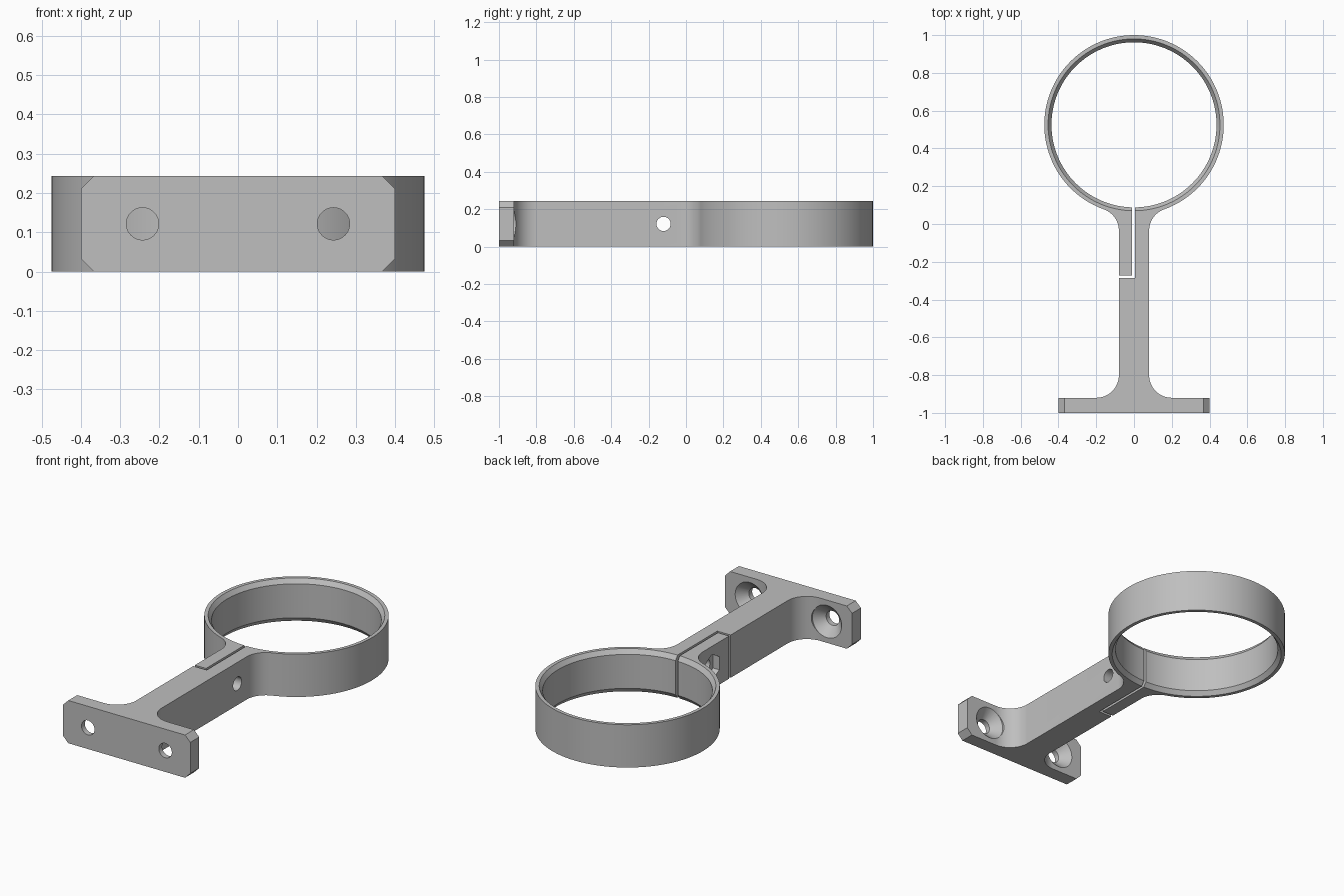
import bpy
import bmesh
from math import sin, cos, pi, radians, atan2

if "Cube" in bpy.data.objects:
    bpy.data.objects.remove(bpy.data.objects["Cube"])

HEIGHT = 0.243
MID = HEIGHT / 2
STEM = 0.08            # half width of the stem
FILLET = 0.12
RING_Y, RING_R, BORE_R = 0.525, 0.475, 0.437
PLATE_X, PLATE_BACK = 0.4, -0.92

grey = bpy.data.materials.new("plain_grey")
grey.use_nodes = True
colour = (0.52, 0.52, 0.52, 1)
grey.diffuse_color = colour
grey.node_tree.nodes["Principled BSDF"].inputs["Base Color"].default_value = colour


def arc(cx, cy, r, start, end, steps):
    angles = [start + (end - start) * i / steps for i in range(steps + 1)]
    return [(cx + r * cos(a), cy + r * sin(a)) for a in angles]


def finish(name, bm):
    bmesh.ops.recalc_face_normals(bm, faces=bm.faces)
    mesh = bpy.data.meshes.new(name)
    bm.to_mesh(mesh)
    bm.free()
    mesh.materials.append(grey)
    obj = bpy.data.objects.new(name, mesh)
    bpy.context.collection.objects.link(obj)
    return obj


def prism(outline, z0, z1):
    bm = bmesh.new()
    face = bm.faces.new([bm.verts.new((x, y, z0)) for x, y in outline])
    grown = bmesh.ops.extrude_face_region(bm, geom=[face])["geom"]
    verts = [g for g in grown if isinstance(g, bmesh.types.BMVert)]
    bmesh.ops.translate(bm, verts=verts, vec=(0, 0, z1 - z0))
    return bm


def turned(name, axis, centre, sections, sides):
    """Solid of stacked (radius, position) sections along an axis."""
    bm = bmesh.new()
    rings = []
    for r, t in sections:
        ring = []
        for k in range(sides):
            a = pi / 2 + 2 * pi * k / sides
            u, v = r * cos(a), r * sin(a)
            p = {"X": (t, u, v), "Y": (u, t, v), "Z": (u, v, t)}[axis]
            ring.append(bm.verts.new([c + d for c, d in zip(centre, p)]))
        rings.append(ring)
    for low, high in zip(rings, rings[1:]):
        for k in range(sides):
            n = (k + 1) % sides
            bm.faces.new((low[k], low[n], high[n], high[k]))
    bm.faces.new(rings[0])
    bm.faces.new(rings[-1])
    return finish(name, bm)


# Bracket outline: plate, base fillet, stem, ring fillet and ring, then mirrored
fx = STEM + FILLET
fy = RING_Y - ((RING_R + FILLET) ** 2 - fx ** 2) ** 0.5
tangent = atan2(RING_Y - fy, -fx)
half = [(PLATE_X, -1), (PLATE_X, PLATE_BACK)]
half += arc(fx, PLATE_BACK + FILLET, FILLET, 1.5 * pi, pi, 16)
half += arc(fx, fy, FILLET, pi, tangent, 14)
half += arc(0, RING_Y, RING_R, tangent - pi, pi / 2, 64)[1:]
outline = half + [(-x, y) for x, y in reversed(half[:-1])]
bm = prism(outline, 0, HEIGHT)

# Chamfered plate corners
corners = [e for e in bm.edges
           if all(abs(v.co.x) > PLATE_X - 0.001 and v.co.y < PLATE_BACK + 0.01 for v in e.verts)
           and abs(e.verts[0].co.y - e.verts[1].co.y) > 0.01]
bmesh.ops.bevel(bm, geom=corners, offset=0.033, segments=1, affect="EDGES")
bracket = finish("clamp_bracket", bm)

# Ring bore with chamfered rims
flare = BORE_R + 0.036
cutters = [turned("ring_bore", "Z", (0, RING_Y, 0),
                  [(flare, -0.025), (BORE_R, 0.025),
                   (BORE_R, HEIGHT - 0.025), (flare, HEIGHT + 0.025)], 128)]

# L-shaped clamping slit
slit = [(0.004, -0.287), (0.004, 0.2), (-0.01, 0.2),
        (-0.01, -0.273), (-0.2, -0.273), (-0.2, -0.287)]
cutters.append(finish("clamp_slit", prism(slit, -0.1, HEIGHT + 0.1)))

# Clamp bolt hole and hexagonal nut pocket
bolt = (0, -0.12, MID)
cutters.append(turned("bolt_hole", "X", bolt, [(0.038, -0.2), (0.038, 0.2)], 32))
cutters.append(turned("nut_pocket", "X", bolt, [(0.075, -0.2), (0.075, -0.04)], 6))

# Countersunk screw holes in the plate
for side in (-1, 1):
    cutters.append(turned("screw_hole", "Y", (side * 0.243, PLATE_BACK, MID),
                          [(0.041, -0.2), (0.041, -0.05), (0.092, 0), (0.092, 0.1)], 40))

# Apply the cuts
bpy.context.view_layer.objects.active = bracket
for cutter in cutters:
    mod = bracket.modifiers.new(cutter.name, "BOOLEAN")
    mod.operation = "DIFFERENCE"
    mod.solver = "EXACT"
    mod.object = cutter
bpy.context.view_layer.update()
result = bpy.data.meshes.new_from_object(bracket.evaluated_get(bpy.context.evaluated_depsgraph_get()))
bracket.modifiers.clear()
bracket.data = result
for cutter in cutters:
    bpy.data.objects.remove(cutter)

bpy.ops.object.select_all(action="DESELECT")
bracket.select_set(True)
bpy.ops.object.shade_smooth_by_angle(angle=radians(25))
